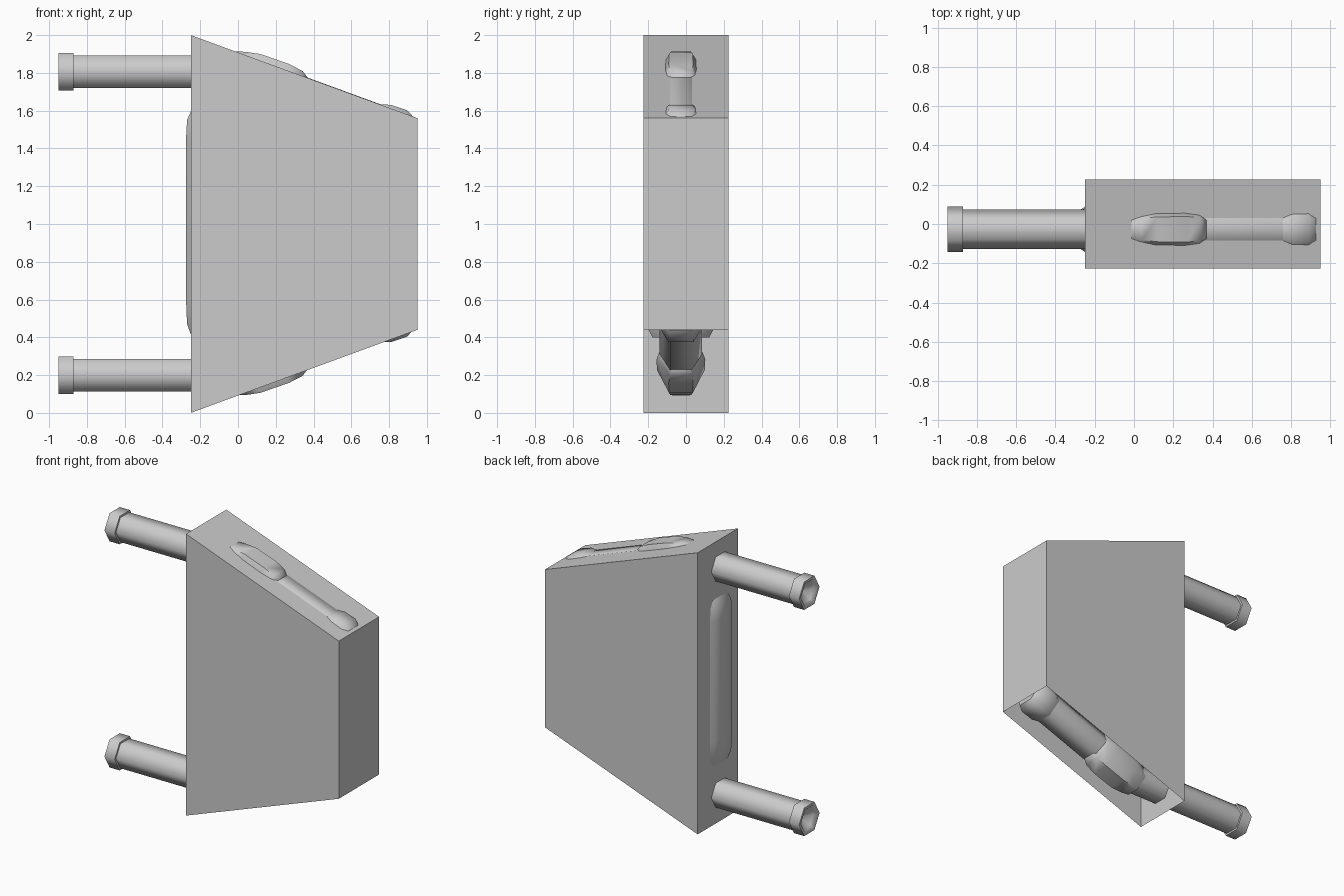
import bpy, bmesh
from math import cos, sin, pi, radians
from mathutils import Vector

if "Cube" in bpy.data.objects:
    bpy.data.objects.remove(bpy.data.objects["Cube"])

YC = -0.027      # the frame sits slightly off the housing's mid plane
ZTOP = 2.006     # upper parts mirror the lower ones: z -> ZTOP - z


def add_object(name, bm):
    bmesh.ops.recalc_face_normals(bm, faces=bm.faces[:])
    me = bpy.data.meshes.new(name)
    bm.to_mesh(me)
    bm.free()
    ob = bpy.data.objects.new(name, me)
    bpy.context.collection.objects.link(ob)
    return ob


def hex_tube(name, start, direction, stations, ysc=1.0, flip=False):
    """Six-sided turned part; start/direction are (x, z), stations are (distance, radius)."""
    d = Vector(direction).normalized()
    n = Vector((-d.y, d.x))
    bm = bmesh.new()
    rings = []
    for t, r in stations:
        ring = []
        for k in range(6):
            a = k * pi / 3
            p = Vector(start) + d * t + n * r * sin(a)
            z = ZTOP - p.y if flip else p.y
            ring.append(bm.verts.new((p.x, YC + r * cos(a) * ysc, z)))
        rings.append(ring)
    for a, b in zip(rings, rings[1:]):
        for k in range(6):
            j = (k + 1) % 6
            bm.faces.new((a[k], a[j], b[j], b[k]))
    bm.faces.new(rings[0])
    bm.faces.new(rings[-1])
    ob = add_object(name, bm)
    bpy.ops.object.select_all(action='DESELECT')
    ob.select_set(True)
    bpy.context.view_layer.objects.active = ob
    bpy.ops.object.shade_smooth_by_angle(angle=radians(62))
    return ob


# Tapered housing, open underneath
profile = [(-0.25, 0.0), (0.95, 0.44), (0.95, 1.56), (-0.25, 2.0)]
bm = bmesh.new()
front = [bm.verts.new((x, -0.226, z)) for x, z in profile]
back = [bm.verts.new((x, 0.226, z)) for x, z in profile]
bm.faces.new(front)
bm.faces.new(back[::-1])
for i in (1, 2, 3):
    j = (i + 1) % 4
    bm.faces.new((front[i], front[j], back[j], back[i]))
add_object("housing", bm)

# Frame arms, top and bottom
slope = (1.2, 0.44)
for label, flip in (("lower", False), ("upper", True)):
    # pin with a flanged, hollow end
    hex_tube(label + "_pin", (-0.95, 0.2), (1, 0),
             [(0.07, 0.01), (0.02, 0.075), (0.0, 0.095), (0.0, 0.115), (0.08, 0.115),
              (0.08, 0.1), (0.98, 0.1)], flip=flip)
    # sloping arm
    hex_tube(label + "_arm", (0.0, 0.2), slope, [(-0.03, 0.1), (0.0, 0.113), (0.86, 0.113)], flip=flip)
    # swollen collar on the arm
    hex_tube(label + "_collar", (0.0, 0.2), slope,
             [(-0.05, 0.11), (0.0, 0.13), (0.08, 0.149), (0.24, 0.152), (0.32, 0.14), (0.36, 0.11)],
             ysc=0.85, flip=flip)
    # corner joint
    hex_tube(label + "_joint", (0.0, 0.2), slope,
             [(0.77, 0.112), (0.82, 0.132), (0.91, 0.135), (0.95, 0.112)], flip=flip)

# Upright joining the two arms
hex_tube("outer_upright", (0.83, 0.5), (0, 1), [(0.0, 0.11), (1.0, 0.11)])

# Grip between the pins
hex_tube("grip", (-0.14, 0.0), (0, 1),
         [(0.40, 0.12), (0.47, 0.15), (0.6, 0.156), (1.45, 0.156), (1.55, 0.15), (1.61, 0.12)], ysc=1.25)
